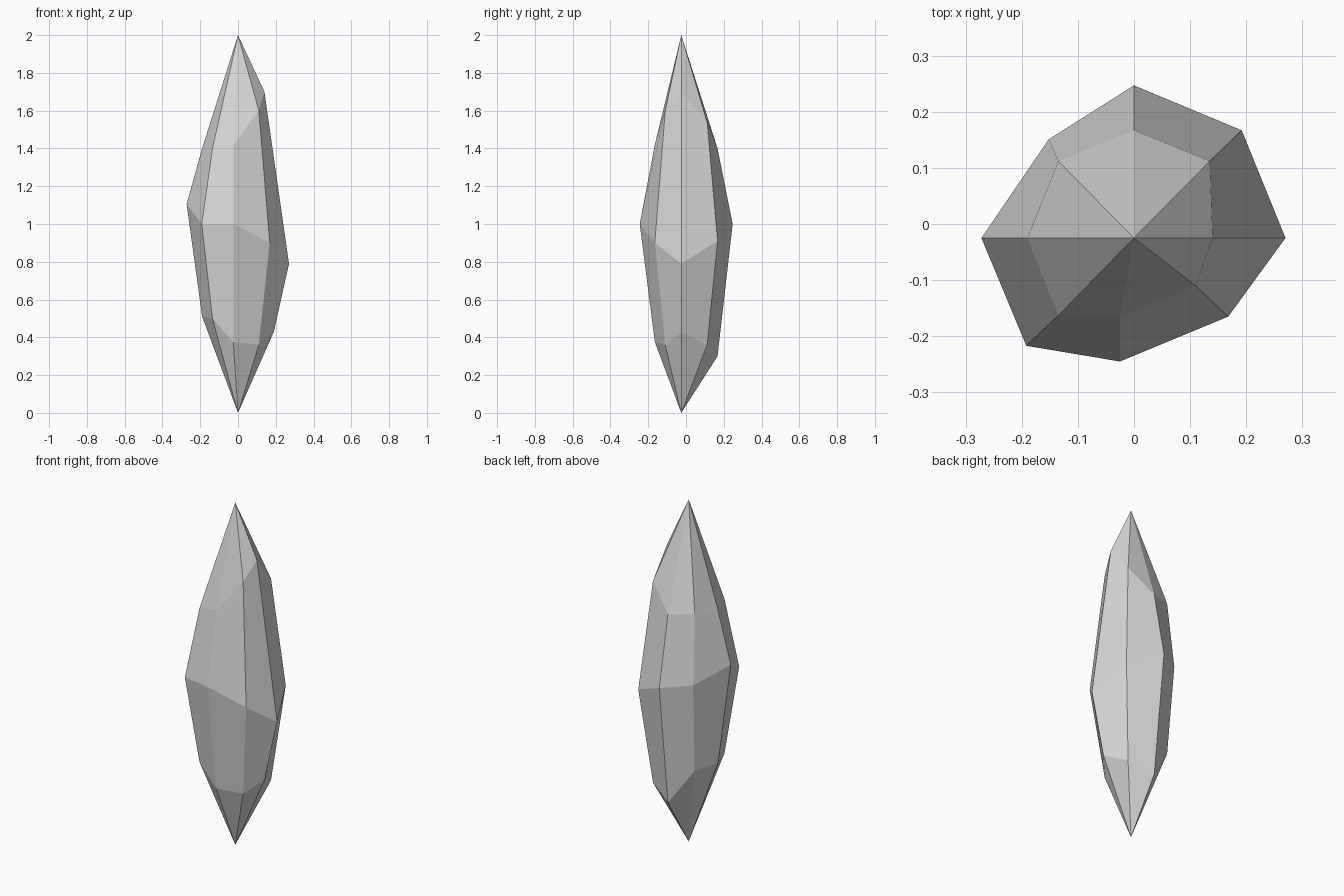
import bpy
import bmesh

cube = bpy.data.objects.get("Cube")
if cube:
    bpy.data.objects.remove(cube, do_unlink=True)

# Crystal colour
grey = bpy.data.materials.new("crystal grey")
grey.use_nodes = True
colour = (0.68, 0.68, 0.68, 1)
grey.diffuse_color = colour
grey.node_tree.nodes["Principled BSDF"].inputs["Base Color"].default_value = colour

# Irregular eight-sided rings, counter-clockwise from the +x corner
AXIS_Y = -0.025
lower = [(.19, -.025, .43), (.135, .112, .36), (0, .167, .3), (-.135, .112, .5),
         (-.19, -.025, .51), (-.135, -.163, .5), (-.025, -.165, .375), (.11, -.11, .36)]
middle = [(.27, -.025, .79), (.192, .167, .91), (0, .247, 1), (-.152, .151, 1.02),
          (-.272, -.025, 1.105), (-.192, -.217, 1), (-.025, -.245, 1), (.168, -.165, .9)]
upper = [(.14, -.025, 1.7), (.135, .112, 1.54), (0, .167, 1.4), (-.135, .112, 1.42),
         (-.19, -.025, 1.4), (-.135, -.163, 1.4), (-.025, -.165, 1.42), (.11, -.11, 1.6)]

bm = bmesh.new()
rings = [[bm.verts.new(p) for p in ring] for ring in (lower, middle, upper)]
bottom_tip = bm.verts.new((0, AXIS_Y, 0))
top_tip = bm.verts.new((0, AXIS_Y, 2))

# Pointed ends and the facets between the rings
count = len(lower)
for i in range(count):
    j = (i + 1) % count
    bm.faces.new((bottom_tip, rings[0][j], rings[0][i]))
    for a, b in zip(rings, rings[1:]):
        bm.faces.new((a[i], a[j], b[j], b[i]))
    bm.faces.new((rings[2][i], rings[2][j], top_tip))
bmesh.ops.recalc_face_normals(bm, faces=bm.faces)

mesh = bpy.data.meshes.new("crystal_shard")
bm.to_mesh(mesh)
bm.free()
mesh.materials.append(grey)
crystal = bpy.data.objects.new("crystal_shard", mesh)
bpy.context.collection.objects.link(crystal)
